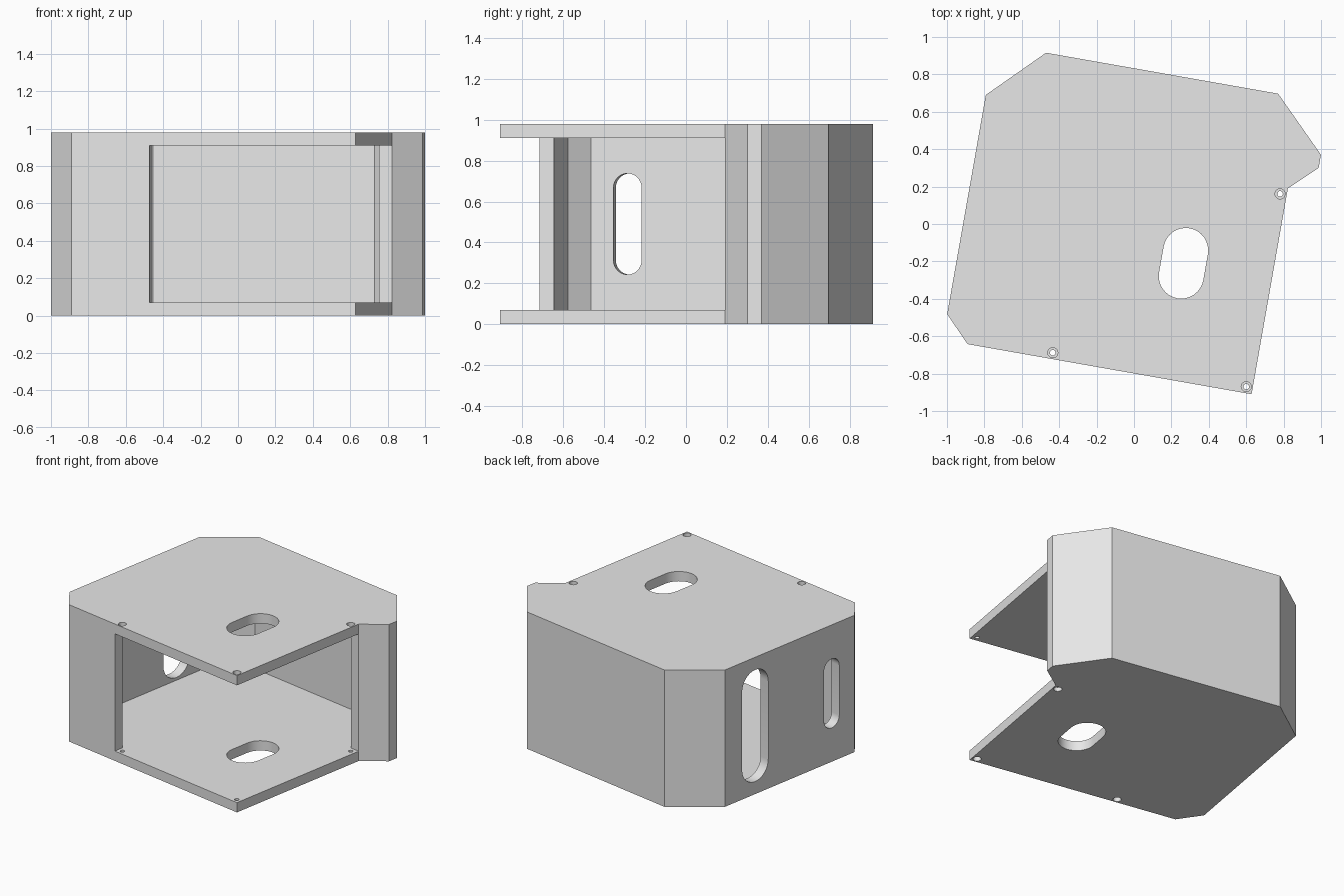
import bpy, bmesh, math
from mathutils import Matrix, Vector

cube = bpy.data.objects.get("Cube")
if cube:
    bpy.data.objects.remove(cube, do_unlink=True)

HEIGHT, PLATE = 0.98, 0.07
TURN = Matrix.Rotation(math.radians(-10), 4, 'Z')

grey = bpy.data.materials.new("plain_grey")
grey.use_nodes = True
grey.diffuse_color = (0.8, 0.8, 0.8, 1)
grey.node_tree.nodes["Principled BSDF"].inputs["Base Color"].default_value = (0.8, 0.8, 0.8, 1)


def prism(name, outline, low, high, frame=Matrix()):
    """Extrude a flat outline from low to high, placed by frame."""
    bm = bmesh.new()
    base = bm.faces.new([bm.verts.new((x, y, low)) for x, y in outline])
    top = bmesh.ops.extrude_face_region(bm, geom=[base])
    verts = [v for v in top["geom"] if isinstance(v, bmesh.types.BMVert)]
    bmesh.ops.translate(bm, verts=verts, vec=(0, 0, high - low))
    bmesh.ops.recalc_face_normals(bm, faces=bm.faces)
    bm.transform(TURN @ frame)
    mesh = bpy.data.meshes.new(name)
    bm.to_mesh(mesh)
    bm.free()
    mesh.materials.append(grey)
    obj = bpy.data.objects.new(name, mesh)
    bpy.context.collection.objects.link(obj)
    return obj


def slot_outline(radius, straight, steps=16):
    """Rounded slot along the second axis; straight = 0 gives a circle."""
    points = []
    for side in (1, -1):
        for i in range(steps + (straight > 0)):
            a = math.pi * i / steps
            points.append((side * radius * math.cos(a),
                           side * (radius * math.sin(a) + straight / 2)))
    return points


def cut(target, cutter):
    cutter.hide_render = True
    mod = target.modifiers.new("cut", 'BOOLEAN')
    mod.operation, mod.solver, mod.object = 'DIFFERENCE', 'EXACT', cutter
    bpy.context.view_layer.objects.active = target
    bpy.ops.object.modifier_apply(modifier=mod.name)
    bpy.data.objects.remove(cutter, do_unlink=True)


# Solid body with bevelled corners
housing = prism("housing", [
    (-0.90, 0.542), (-0.622, 0.82), (0.638, 0.82), (0.92, 0.538), (0.92, 0.467),
    (0.777, 0.33), (0.777, -0.787), (-0.765, -0.787), (-0.90, -0.648)], 0, HEIGHT)

# Inner room, open at the front and right side
cut(housing, prism("room_cutter", [
    (-0.83, 0.513), (-0.593, 0.75), (0.609, 0.75), (0.85, 0.509), (0.85, 0.501),
    (0.707, 0.36), (0.707, 0.33), (1.1, 0.33), (1.1, -1.1), (-0.343, -1.1),
    (-0.343, -0.717), (-0.736, -0.717), (-0.83, -0.619)], PLATE, HEIGHT - PLATE))

# Slot through both plates
cut(housing, prism("plate_slot_cutter", slot_outline(0.12, 0.14), -0.1, HEIGHT + 0.1,
                   Matrix.Translation((0.297, -0.161, 0))))

# Upright wide and narrow slots in the side wall
upright = Matrix(((0, 0, 1, 0), (1, 0, 0, 0), (0, 1, 0, 0), (0, 0, 0, 1)))
for along, radius, straight in ((0.265, 0.12, 0.56), (-0.437, 0.07, 0.355)):
    place = Matrix.Translation((0, along, HEIGHT / 2)) @ upright
    cut(housing, prism("wall_slot_cutter", slot_outline(radius, straight), -1.0, -0.75, place))

# Screw holes with a wider recess on both outer faces
for spot in ((0.741, 0.294), (-0.308, -0.753), (0.742, -0.752)):
    place = Matrix.Translation(Vector((*spot, 0)))
    for radius, low, high in ((0.015, -0.1, HEIGHT + 0.1), (0.027, -0.1, 0.03),
                              (0.027, HEIGHT - 0.03, HEIGHT + 0.1)):
        cut(housing, prism("screw_cutter", slot_outline(radius, 0, 12), low, high, place))

# Smooth hole walls, crisp body edges
bpy.ops.object.select_all(action='DESELECT')
housing.select_set(True)
bpy.context.view_layer.objects.active = housing
bpy.ops.object.shade_smooth_by_angle(angle=math.radians(30))
